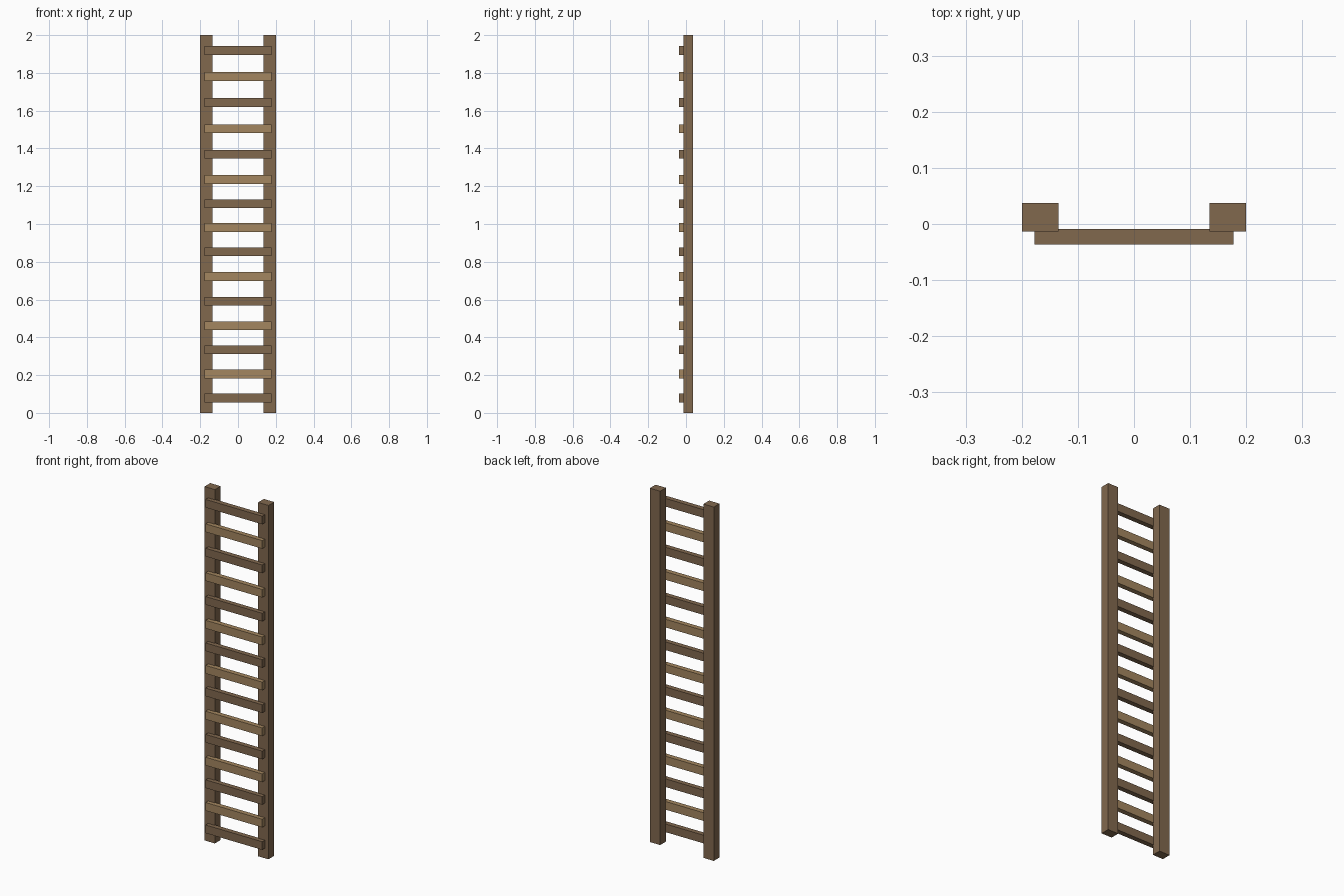
import bpy

if "Cube" in bpy.data.objects:
    bpy.data.objects.remove(bpy.data.objects["Cube"])


def material(name, rgb):
    m = bpy.data.materials.new(name)
    m.diffuse_color = (*rgb, 1.0)
    m.use_nodes = True
    m.node_tree.nodes["Principled BSDF"].inputs["Base Color"].default_value = m.diffuse_color
    return m


dark = material("dark wood", (0.22, 0.138, 0.076))
light = material("light wood", (0.37, 0.24, 0.116))


def box(name, lo, hi, mat):
    """Box between two opposite corners."""
    centre = [(a + b) / 2 for a, b in zip(lo, hi)]
    bpy.ops.mesh.primitive_cube_add(size=1, location=centre)
    ob = bpy.context.object
    ob.name = name
    ob.scale = [b - a for a, b in zip(lo, hi)]
    bpy.ops.object.transform_apply(location=False, rotation=False, scale=True)
    ob.data.materials.append(mat)
    return ob


# Two upright rails
box("left_rail", (-0.2, -0.0135, 0), (-0.135, 0.0375, 2), dark)
box("right_rail", (0.135, -0.0135, 0), (0.2, 0.0375, 2), dark)

# Rungs let into the front of the rails, alternating in colour
heights = [0.079, 0.206, 0.334, 0.462, 0.591, 0.722, 0.853, 0.981,
           1.108, 1.236, 1.370, 1.505, 1.643, 1.781, 1.919]
for i, z in enumerate(heights):
    box(f"rung_{i + 1}", (-0.177, -0.0365, z - 0.023), (0.177, -0.0085, z + 0.023),
        light if i % 2 else dark)
